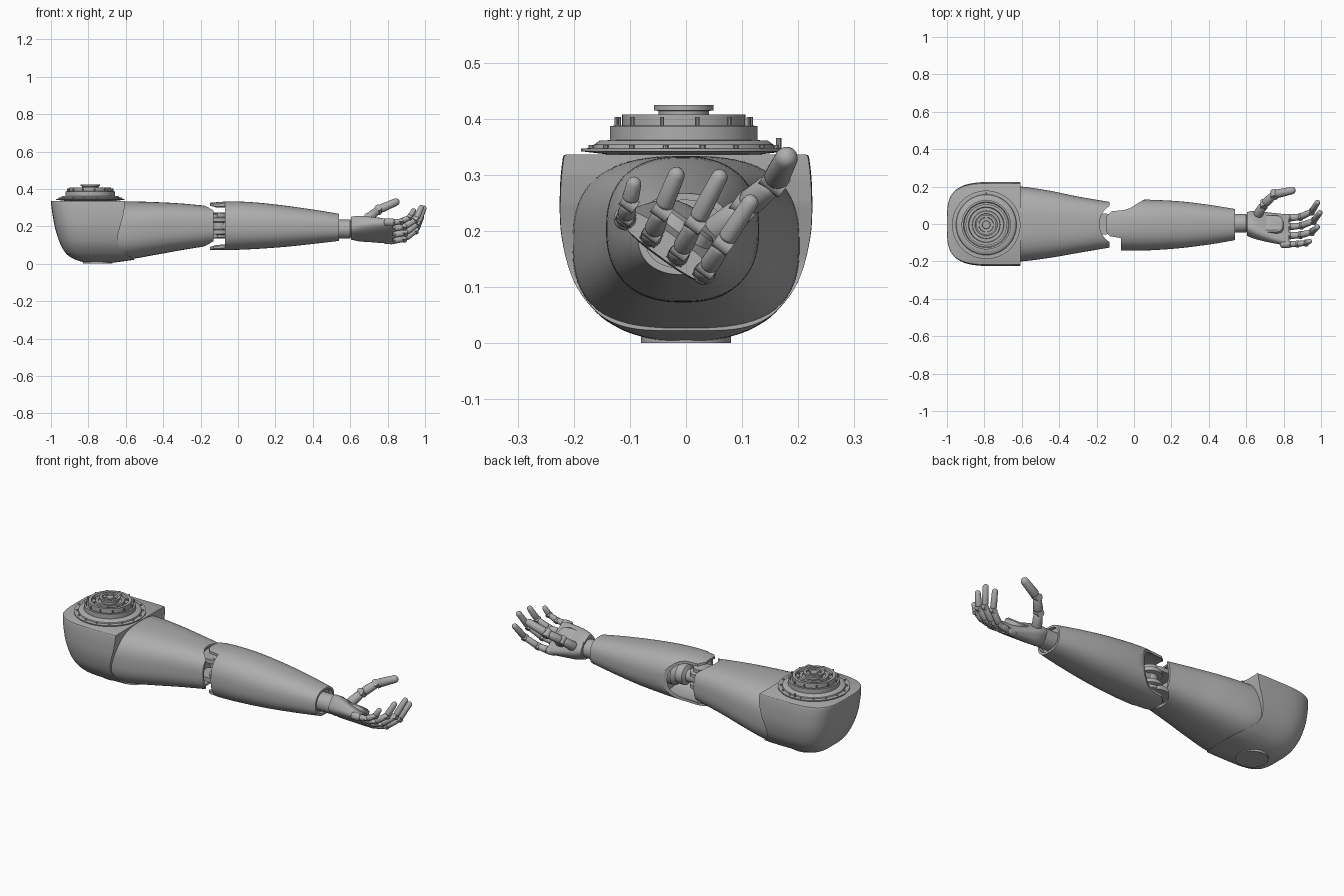
import bpy, bmesh
from math import cos, sin, pi, radians, copysign
from mathutils import Vector

if "Cube" in bpy.data.objects:
    bpy.data.objects.remove(bpy.data.objects["Cube"])

grey = bpy.data.materials.new("mid grey")
grey.use_nodes = True
COLOUR = (0.42, 0.42, 0.42, 1)
grey.diffuse_color = COLOUR
grey.node_tree.nodes["Principled BSDF"].inputs["Base Color"].default_value = COLOUR
X, Y, Z = Vector((1, 0, 0)), Vector((0, 1, 0)), Vector((0, 0, 1))


def activate(obj):
    bpy.ops.object.select_all(action='DESELECT')
    obj.select_set(True)
    bpy.context.view_layer.objects.active = obj


def smooth(obj, angle=35):
    activate(obj)
    bpy.ops.object.shade_smooth_by_angle(angle=radians(angle))


def ring(centre, u, v, hu, hv, power=2, count=48):
    """Superellipse around a centre, spanned by u and v."""
    pts = []
    for i in range(count):
        a = 2 * pi * (i + 0.5) / count
        c, s = cos(a), sin(a)
        pts.append(centre + u * hu * copysign(abs(c) ** (2 / power), c)
                   + v * hv * copysign(abs(s) ** (2 / power), s))
    return pts


def refine(rows, steps=5):
    """Smooth curve through rows of numbers."""
    out = []
    for i in range(len(rows) - 1):
        a, b = rows[max(i - 1, 0)], rows[i]
        c, d = rows[i + 1], rows[min(i + 2, len(rows) - 1)]
        for k in range(steps):
            t = k / steps
            out.append([q + t * (r - p) / 2 + t * t * (2 * p - 5 * q + 4 * r - s) / 2
                        + t ** 3 * (3 * q - p - 3 * r + s) / 2
                        for p, q, r, s in zip(a, b, c, d)])
    return out + [list(rows[-1])]


def loft(name, rings, loop=False):
    """Skin rings; loop joins last ring to first, otherwise ends are capped."""
    bm = bmesh.new()
    vs = [[bm.verts.new(p) for p in r] for r in rings]
    n = len(vs[0])
    for a, b in zip(vs, vs[1:] + (vs[:1] if loop else [])):
        for i in range(n):
            j = (i + 1) % n
            bm.faces.new((a[i], a[j], b[j], b[i]))
    if not loop:
        bm.faces.new(vs[0])
        bm.faces.new(vs[-1])
    bmesh.ops.recalc_face_normals(bm, faces=bm.faces)
    mesh = bpy.data.meshes.new(name)
    bm.to_mesh(mesh)
    bm.free()
    mesh.materials.append(grey)
    obj = bpy.data.objects.new(name, mesh)
    bpy.context.collection.objects.link(obj)
    smooth(obj)
    return obj


def lathe(name, origin, axis, profile, count=48):
    """Turned part: profile rows are (radius, distance along axis)."""
    axis = axis.normalized()
    u = axis.orthogonal().normalized()
    v = axis.cross(u)
    o = Vector(origin)
    return loft(name, [ring(o + axis * h, u, v, r, r, 2, count) for r, h in profile])


def rod(name, p, q, r, count=24):
    p, q = Vector(p), Vector(q)
    return lathe(name, p, q - p, [(r, 0), (r, (q - p).length)], count)


def limb(name, p, q, r0, r1):
    """Tapered segment with rounded ends."""
    p, q = Vector(p), Vector(q)
    n = (q - p).length
    angles = [radians(a) for a in (4, 25, 45, 65, 90)]
    prof = [(r0 * sin(a), r0 * (1 - cos(a)) * 0.6) for a in angles]
    prof += [(r1 * sin(a), n - r1 * (1 - cos(a))) for a in reversed(angles)]
    return lathe(name, p, q - p, prof, 20)


def cut(obj, outline, axis, length):
    """Remove a prism with the given outline."""
    cutter = loft("cutter", [[Vector(p) + axis * d for p in outline] for d in (-length, length)])
    cutter.hide_render = True
    mod = obj.modifiers.new("cut", 'BOOLEAN')
    mod.operation, mod.solver, mod.object = 'DIFFERENCE', 'EXACT', cutter
    activate(obj)
    bpy.ops.object.modifier_apply(modifier=mod.name)
    bpy.data.objects.remove(cutter)
    smooth(obj)


def sleeve(name, rows, power, wall=0.012):
    """Hollow arm shell: rows are (x, top, bottom, min y, max y)."""
    outer, inner = [], []
    for x, top, low, y0, y1 in refine(rows):
        c = Vector((x, (y0 + y1) / 2, (top + low) / 2))
        hy, hz = (y1 - y0) / 2, (top - low) / 2
        outer.append(ring(c, Y, Z, hy, hz, power, 64))
        inner.append(ring(c, Y, Z, hy - wall, hz - wall, power, 64))
    return loft(name, outer + inner[::-1], loop=True)


# Shoulder cap: bowl of (z, left x, right x, half width), scooped on the arm side
bowl = [(0.003, -0.79, -0.69, 0.035), (0.012, -0.84, -0.62, 0.08), (0.027, -0.88, -0.53, 0.12),
        (0.055, -0.92, -0.47, 0.16), (0.11, -0.952, -0.44, 0.2), (0.19, -0.978, -0.43, 0.222),
        (0.27, -0.993, -0.43, 0.225), (0.328, -1.0, -0.43, 0.22), (0.336, -0.995, -0.435, 0.215)]
cap = loft("shoulder_cap", [ring(Vector(((a + b) / 2, 0, z)), X, Y, (b - a) / 2, w, 3.7, 72)
                            for z, a, b, w in refine(bowl)])
edge = [(-0.605, 0.4), (-0.607, 0.3), (-0.615, 0.25), (-0.63, 0.2), (-0.643, 0.15),
        (-0.645, 0.115), (-0.635, 0.085), (-0.6, 0.052), (-0.55, 0.022), (-0.53, -0.05),
        (-0.2, -0.05), (-0.2, 0.4)]
cut(cap, [(x, 0, z) for x, z in edge], Y, 0.5)
rod("shoulder_base_plate", (-0.75, 0, 0), (-0.75, 0, 0.012), 0.08, 48)

# Turned shoulder mount
MX = -0.79
lathe("shoulder_mount", (MX, -0.004, 0), Z, [
    (0.13, 0.325), (0.14, 0.337), (0.183, 0.342), (0.183, 0.347), (0.162, 0.348), (0.16, 0.354),
    (0.15, 0.361), (0.132, 0.362), (0.132, 0.387), (0.122, 0.388), (0.118, 0.38), (0.11, 0.38),
    (0.11, 0.408), (0.095, 0.408), (0.092, 0.396), (0.075, 0.396), (0.073, 0.406), (0.06, 0.406),
    (0.058, 0.4), (0.045, 0.4), (0.045, 0.414), (0.053, 0.415), (0.053, 0.425), (0.04, 0.425),
    (0.038, 0.419), (0.022, 0.419), (0.02, 0.424), (0.004, 0.424)], 64)
for count, radius, z0, z1, size in ((12, 0.122, 0.38, 0.403, 0.004), (16, 0.168, 0.345, 0.353, 0.005),
                                    (10, 0.084, 0.39, 0.404, 0.006), (5, 0.03, 0.415, 0.424, 0.006)):
    for i in range(count):
        a = 2 * pi * i / count + 0.2
        x, y = MX + radius * cos(a), radius * sin(a) - 0.004
        rod("mount_bolt", (x, y, z0), (x, y, z1), size, 10)
rod("mount_pin", (MX, 0.165, 0.34), (MX, 0.165, 0.366), 0.005, 10)

# Upper arm shell with a round scoop at the elbow
upper = sleeve("upper_arm", [(-0.72, 0.33, 0.03, -0.203, 0.203), (-0.6, 0.334, 0.022, -0.2, 0.2),
                             (-0.45, 0.33, 0.046, -0.181, 0.178), (-0.3, 0.322, 0.073, -0.155, 0.147),
                             (-0.13, 0.306, 0.1, -0.126, 0.118)], 2.7)
cut(upper, ring(Vector((-0.085, 0, 0)), X, Y, 0.1, 0.108), Z, 0.6)
loft("upper_arm_bulkhead", [ring(Vector((x, -0.004, 0.2)), Y, Z, 0.127, 0.109, 2.7)
                            for x in (-0.24, -0.22)])

# Forearm shell: lugs over the elbow and an open inner side
fore = sleeve("forearm", [(-0.15, 0.326, 0.073, -0.138, 0.13), (-0.05, 0.333, 0.073, -0.142, 0.13),
                          (0.08, 0.329, 0.078, -0.141, 0.13), (0.25, 0.311, 0.09, -0.129, 0.121),
                          (0.42, 0.287, 0.108, -0.107, 0.1), (0.54, 0.267, 0.122, -0.086, 0.08)], 2.4)
cut(fore, [(-0.3, -0.3, 0), (-0.07, -0.3, 0), (-0.07, -0.075, 0), (-0.13, -0.065, 0),
           (-0.16, -0.03, 0), (-0.3, -0.03, 0)], Z, 0.6)
cut(fore, [(-0.3, 0.3, 0), (-0.3, 0.04, 0), (-0.15, 0.04, 0), (-0.12, 0.068, 0), (-0.05, 0.075, 0),
           (-0.015, 0.088, 0), (0.015, 0.108, 0), (0.05, 0.128, 0), (0.08, 0.14, 0),
           (0.08, 0.3, 0)], Z, 0.6)
loft("forearm_bulkhead", [ring(Vector((x, -0.005, 0.2)), Y, Z, 0.115, 0.108, 2.4) for x in (0.1, 0.12)])
lathe("wrist_bulkhead", (0.5, -0.003, 0.194), X, [(0.073, 0), (0.073, 0.015)])

# Elbow mechanism
lathe("elbow_hub", (-0.1, 0, 0), Z, [
    (0.03, 0.135), (0.045, 0.14), (0.045, 0.155), (0.062, 0.16), (0.062, 0.18), (0.04, 0.185),
    (0.04, 0.22), (0.062, 0.225), (0.062, 0.245), (0.045, 0.25), (0.045, 0.27), (0.03, 0.275)])
lathe("elbow_shaft", (-0.09, 0, 0.2), X, [(0.035, 0), (0.035, 0.07), (0.055, 0.08), (0.055, 0.12),
                                         (0.07, 0.14), (0.07, 0.2)])
for z in (0.15, 0.255):
    loft("elbow_clevis", [ring(Vector((-0.165, 0, z + d)), X, Y, 0.065, 0.055, 4)
                          for d in (-0.012, 0.012)])

# Wrist
lathe("wrist", (0.5, 0.004, 0.186), X, [(0.05, 0), (0.05, 0.1), (0.044, 0.102), (0.044, 0.108),
                                        (0.052, 0.11), (0.052, 0.13)])

# Palm: tilted sections of (x, y, z, half width, half thickness)
tilt = radians(-36)
across, facing = Vector((0, cos(tilt), sin(tilt))), Vector((0, -sin(tilt), cos(tilt)))
palm = [(0.605, 0, 0.19, 0.062, 0.05), (0.65, -0.005, 0.188, 0.078, 0.05),
        (0.72, -0.018, 0.182, 0.088, 0.04), (0.79, -0.028, 0.175, 0.095, 0.03),
        (0.83, -0.033, 0.172, 0.096, 0.022)]
loft("palm", [ring(Vector((x, y, z)), across, facing, w, t, 3) for x, y, z, w, t in refine(palm)])
loft("palm_pad", [ring(Vector((0.73, -0.012, 0.192)) + facing * d, X, across, w, w * 0.85, 3)
                  for d, w in ((0, 0.07), (0.025, 0.068), (0.032, 0.058))])


def digit(name, joints, r):
    """Chain of tapered segments with hinge pins at the joints."""
    for i, (p, q) in enumerate(zip(joints, joints[1:])):
        start = p.lerp(q, 0.06)
        limb(name + "_segment", start, q, r * (1 - 0.06 * i), r * (0.9 - 0.06 * i))
        rod(name + "_hinge", p - across * r * 0.85, p + across * r * 0.85, r * 0.75, 16)


# Fingers: knuckle (y, z), tip (x, y, z)
for name, knuckle, tip, r in (
        ("little_finger", (-0.108, 0.222), (0.945, -0.09, 0.295), 0.017),
        ("ring_finger", (-0.062, 0.19), (0.985, -0.012, 0.312), 0.019),
        ("middle_finger", (-0.014, 0.156), (0.998, 0.066, 0.308), 0.019),
        ("index_finger", (0.032, 0.125), (0.985, 0.122, 0.262), 0.019)):
    base, end = Vector((0.83, *knuckle)), Vector(tip)
    chain = [base]
    for along, curl in ((0.38, 0.06), (0.78, 0.38), (1, 1)):
        d = end - base
        chain.append(base + Vector((d.x * along, d.y * curl, d.z * curl)))
    digit(name, chain, r)
    limb(name + "_knuckle", base - X * 0.05, base + X * 0.012, 0.02, 0.021)

# Thumb
digit("thumb", [Vector(p) for p in ((0.655, 0.04, 0.19), (0.695, 0.105, 0.243),
                                    (0.75, 0.158, 0.288), (0.862, 0.183, 0.338))], 0.026)
